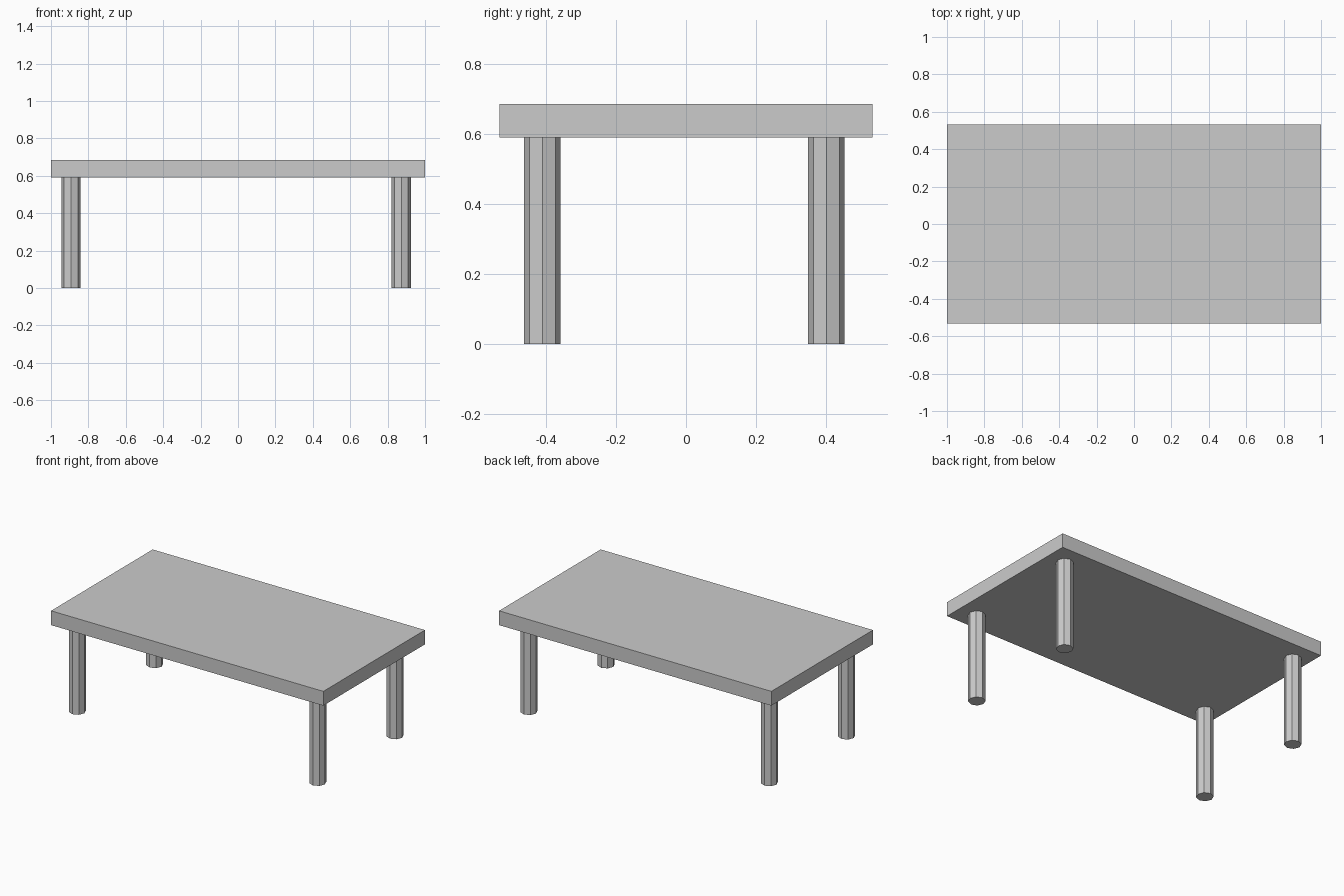
import bpy

if "Cube" in bpy.data.objects:
    bpy.data.objects.remove(bpy.data.objects["Cube"])

TOP_Z, UNDER_Z = 0.685, 0.59
LEG_RADIUS = 0.052

# Rectangular slab top
bpy.ops.mesh.primitive_cube_add(size=1, location=(0, 0, (TOP_Z + UNDER_Z) / 2))
top = bpy.context.object
top.name = "table_top"
top.scale = (2.0, 1.066, TOP_Z - UNDER_Z)
bpy.ops.object.transform_apply(location=False, rotation=False, scale=True)

# Four octagonal legs, set slightly off centre
for side, x in (("left", -0.893), ("right", 0.873)):
    for end, y in (("front", -0.41), ("back", 0.401)):
        bpy.ops.mesh.primitive_cylinder_add(
            vertices=8, radius=LEG_RADIUS, depth=UNDER_Z, location=(x, y, UNDER_Z / 2))
        bpy.context.object.name = f"{end}_{side}_leg"
